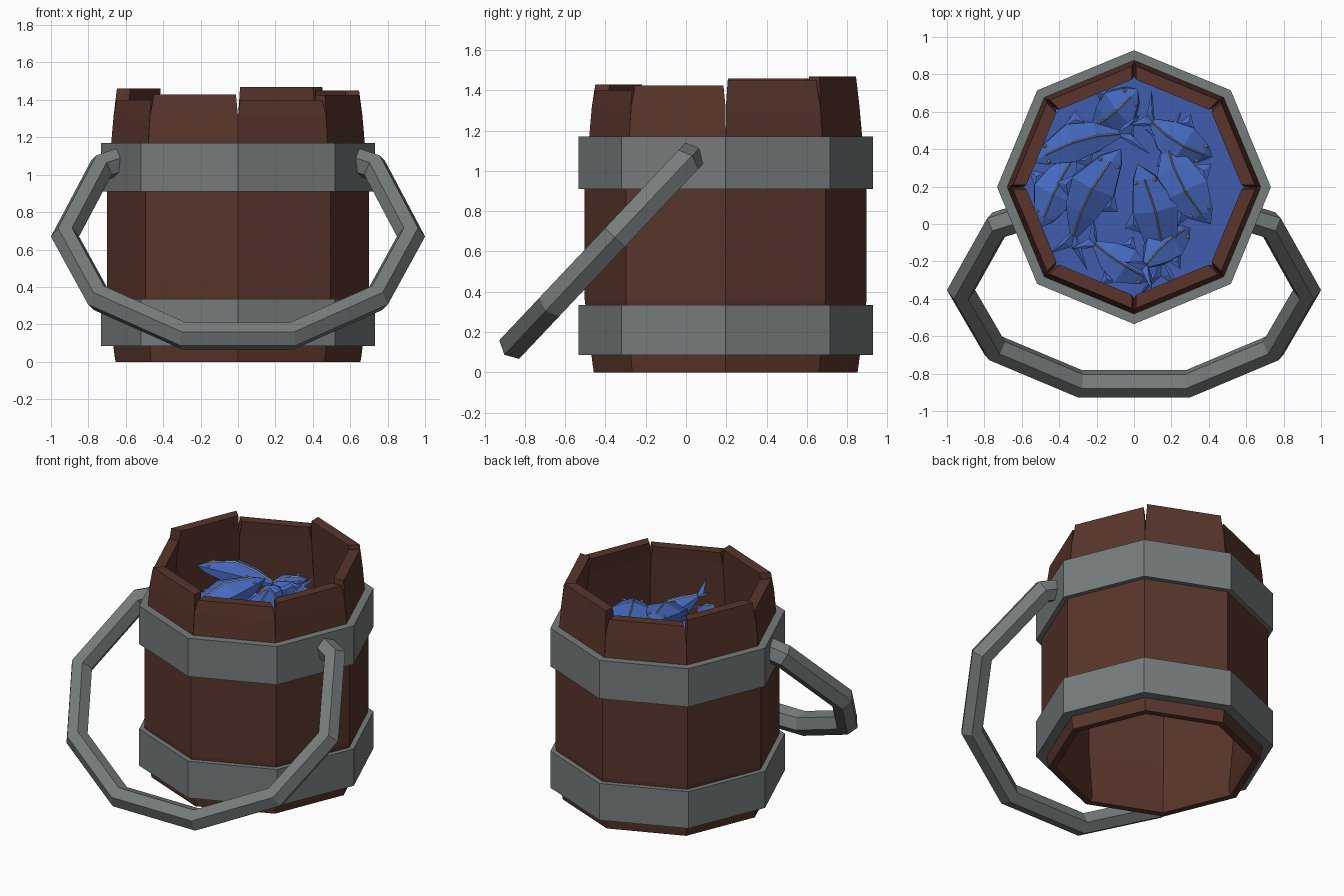
import bpy, bmesh, math
from mathutils import Vector, Matrix

if "Cube" in bpy.data.objects:
    bpy.data.objects.remove(bpy.data.objects["Cube"])

CY = 0.197  # barrel axis offset in y


def material(name, rgb):
    m = bpy.data.materials.new(name)
    m.diffuse_color = (*rgb, 1)
    m.use_nodes = True
    m.node_tree.nodes["Principled BSDF"].inputs["Base Color"].default_value = m.diffuse_color
    return m


WOOD = material("dark_wood", (0.10, 0.036, 0.024))
IRON = material("iron", (0.18, 0.20, 0.20))
BLUE = material("fish_blue", (0.06, 0.14, 0.52))
DEEP = material("water_blue", (0.05, 0.11, 0.42))
PALE = material("fish_line", (0.4, 0.4, 0.4))


def make(name, bm, *mats):
    bmesh.ops.recalc_face_normals(bm, faces=bm.faces)
    me = bpy.data.meshes.new(name)
    bm.to_mesh(me)
    bm.free()
    ob = bpy.data.objects.new(name, me)
    for m in mats:
        me.materials.append(m)
    bpy.context.collection.objects.link(ob)
    return ob


def loft(bm, rings, closed=False):
    """Bridge equal-length rings of points; cap the ends unless closed."""
    vs = [[bm.verts.new(p) for p in r] for r in rings]
    n = len(vs[0])
    pairs = list(zip(vs, vs[1:])) + ([(vs[-1], vs[0])] if closed else [])
    for a, b in pairs:
        for i in range(n):
            j = (i + 1) % n
            bm.faces.new((a[i], a[j], b[j], b[i]))
    if not closed:
        bm.faces.new(vs[0])
        bm.faces.new(vs[-1])


def polar(r, k, z):
    a = k * math.pi / 4
    return Vector((r * math.cos(a), CY + r * math.sin(a), z))


# Eight staves, bulging in the middle, with uneven tops and notches between them
tops = [1.45, 1.47, 1.42, 1.46, 1.40, 1.43, 1.40, 1.425]
for k, top in enumerate(tops):
    bm = bmesh.new()
    rings = []
    for z, r, gap, thick in [(0, .655, 0, .045), (.04, .661, 0, .065), (.36, .70, 0, .072),
                             (.92, .70, 0, .072), (1.32, .665, .001, .072), (top, .652, .012, .072)]:
        q = [polar(r, k, z), polar(r, k + 1, z), polar(r - thick, k + 1, z), polar(r - thick, k, z)]
        t = (q[1] - q[0]).normalized() * gap
        rings.append([q[0] + t, q[1] - t, q[2] - t, q[3] + t])
    loft(bm, rings)
    make(f"stave_{k + 1}", bm, WOOD)

# Iron hoops
for name, z0, z1 in [("lower_hoop", .085, .335), ("upper_hoop", .91, 1.17)]:
    bm = bmesh.new()
    loft(bm, [[polar(.66, k, z0), polar(.732, k, z0), polar(.732, k, z1), polar(.66, k, z1)]
              for k in range(8)], closed=True)
    make(name, bm, IRON)

# Swung-down handle: hexagonal bar mitred along a path in a tilted plane
half = [(.62, -.02), (.73, .03), (.925, .53), (.745, .975), (.29, 1.25)]
path = [Vector(p) for p in half] + [Vector((-x, v)) for x, v in reversed(half)]
down = Vector((0, -.695, -.737))
normal = Vector((1, 0, 0)).cross(down)
rings = []
for i, p in enumerate(path):
    d0 = (p - path[i - 1]).normalized() if i else (path[1] - p).normalized()
    d1 = (path[i + 1] - p).normalized() if i < len(path) - 1 else d0
    t = (d0 + d1).normalized()
    side = Vector((-t.y, t.x)) / max(t.dot(d0), .8)
    ring = []
    for j in range(6):
        a = j * math.pi / 3
        q = p + side * .07 * math.cos(a)
        ring.append(Vector((q.x, .015, 1.06)) + down * q.y + normal * .077 * math.sin(a))
    rings.append(ring)
bm = bmesh.new()
loft(bm, rings)
make("handle", bm, IRON)

# Water surface inside the barrel
bm = bmesh.new()
bm.faces.new([bm.verts.new(polar(.63, k, .92)) for k in range(8)])
make("water", bm, DEEP)


def fish(i, head, tail, bend, fat):
    """Low-poly fish with a pale back line, forked tail, side fins and eyes."""
    head, tail = Vector(head), Vector(tail)
    ax = tail - head
    L = ax.length
    ax.normalize()
    ay = Vector((0, 0, 1)).cross(ax).normalized()
    az = ax.cross(ay)
    M = Matrix.Translation(head) @ Matrix((ax, ay, az)).transposed().to_4x4()

    def P(x, y, z):
        return M @ Vector((x * L, y + bend * 4 * x * (1 - x), z))

    shape = [(0, .012, .012), (.12, .5, .5), (.38, 1, 1), (.62, .75, .7), (.84, .2, .22)]
    bm = bmesh.new()
    loft(bm, [[P(x, w * fat * math.sin(j * math.pi / 3), h * fat * .58 * math.cos(j * math.pi / 3))
               for j in range(6)] for x, w, h in shape])

    def fin(*pts):
        vs = [bm.verts.new(P(*p)) for p in pts]
        mid = bm.verts.new(P(*[sum(c) / len(pts) for c in zip(*pts)]) + az * .012)
        for a, b in zip(vs, vs[1:] + vs[:1]):
            bm.faces.new((a, b, mid))
        bm.faces.new(vs[::-1])

    for s in (-1, 1):
        fin((.8, 0, 0), (.9, s * .05, .01), (1.06, s * .11, .02), (.94, 0, 0))
        fin((.36, s * fat * .8, 0), (.5, s * fat * 1.3, -.01), (.56, s * fat * .7, 0))

    # Pale line along the back, and eyes
    old = set(bm.faces)
    line = [(x, h * fat * .58 + .003) for x, w, h in shape[1:]]
    loft(bm, [[P(x, -.007, z - .008), P(x, 0, z + .003), P(x, .007, z - .008)] for x, z in line])
    for s in (-1, 1):
        bmesh.ops.create_icosphere(bm, subdivisions=1, radius=.012,
                                   matrix=Matrix.Translation(P(.14, s * fat * .36, fat * .2)))
    for f in bm.faces:
        if f not in old:
            f.material_index = 1
    make(f"fish_{i}", bm, BLUE, PALE)


# Pile of fish: head, tail, sideways bend, half width
for i, args in enumerate([
    ((.02, .72, 1.10), (-.26, .50, .98), .02, .13),
    ((-.54, .33, 1.19), (.02, .48, 1.12), .05, .12),
    ((-.07, .40, 1.20), (-.34, -.16, 1.03), -.05, .14),
    ((.02, .32, 1.19), (.14, -.32, 1.02), .05, .14),
    ((.42, .36, 1.09), (.05, .60, 1.13), .04, .13),
    ((.41, .00, 1.12), (.16, .52, 1.12), .05, .15),
    ((-.50, -.02, 1.04), (-.28, .42, 1.00), .02, .13),
    ((.10, -.30, 1.04), (-.26, -.06, 1.05), .02, .12),
    ((.30, -.02, 1.00), (.03, -.27, 1.18), -.03, .12),
]):
    fish(i + 1, *args)
